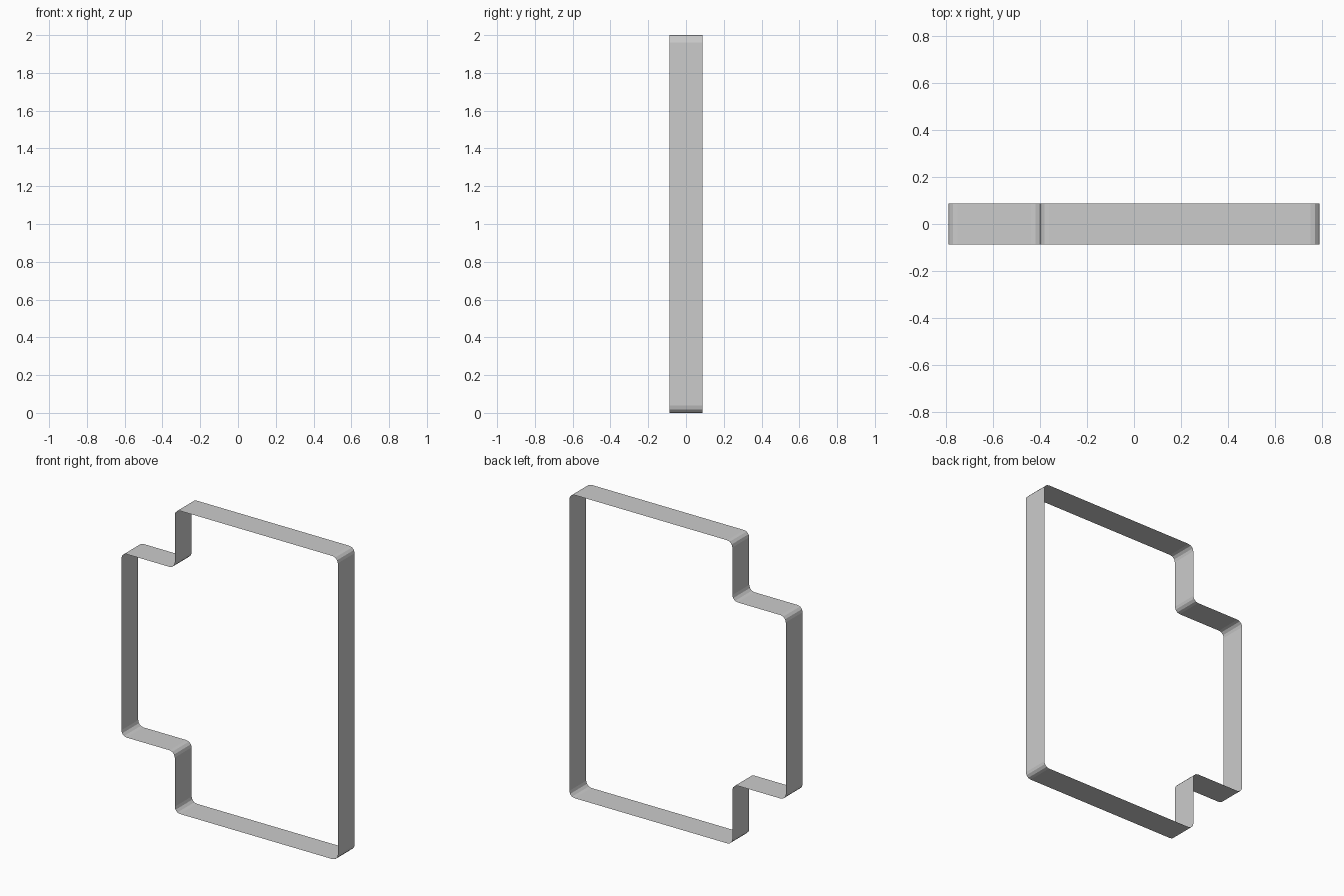
import bpy, bmesh
from math import pi, sin, cos
from mathutils import Vector

if "Cube" in bpy.data.objects:
    bpy.data.objects.remove(bpy.data.objects["Cube"])

HALF_Y = 0.088   # half of the strip width
RADIUS = 0.038   # corner rounding
SEGS = 3         # facets per rounded corner

# Outline seen from the front (x, z), counter-clockwise
corners = [(-0.40, 0), (0.79, 0), (0.79, 2), (-0.40, 2),
           (-0.40, 1.61), (-0.79, 1.61), (-0.79, 0.40), (-0.40, 0.40)]


def rounded(points, r, segs):
    """Replace every right-angle corner by a faceted quarter arc."""
    out = []
    for i, p in enumerate(points):
        p = Vector(p)
        a = (Vector(points[i - 1]) - p).normalized()
        b = (Vector(points[(i + 1) % len(points)]) - p).normalized()
        centre = p + (a + b) * r
        for k in range(segs + 1):
            t = k / segs * pi / 2
            out.append(centre - b * r * cos(t) - a * r * sin(t))
    return out


# Thin band following the outline, open at front and back
bm = bmesh.new()
outline = rounded(corners, RADIUS, SEGS)
front = [bm.verts.new((p.x, -HALF_Y, p.y)) for p in outline]
back = [bm.verts.new((p.x, HALF_Y, p.y)) for p in outline]
n = len(outline)
for i in range(n):
    j = (i + 1) % n
    bm.faces.new((front[i], front[j], back[j], back[i]))

mesh = bpy.data.meshes.new("edge_band")
bm.to_mesh(mesh)
bm.free()
band = bpy.data.objects.new("edge_band", mesh)
bpy.context.collection.objects.link(band)
